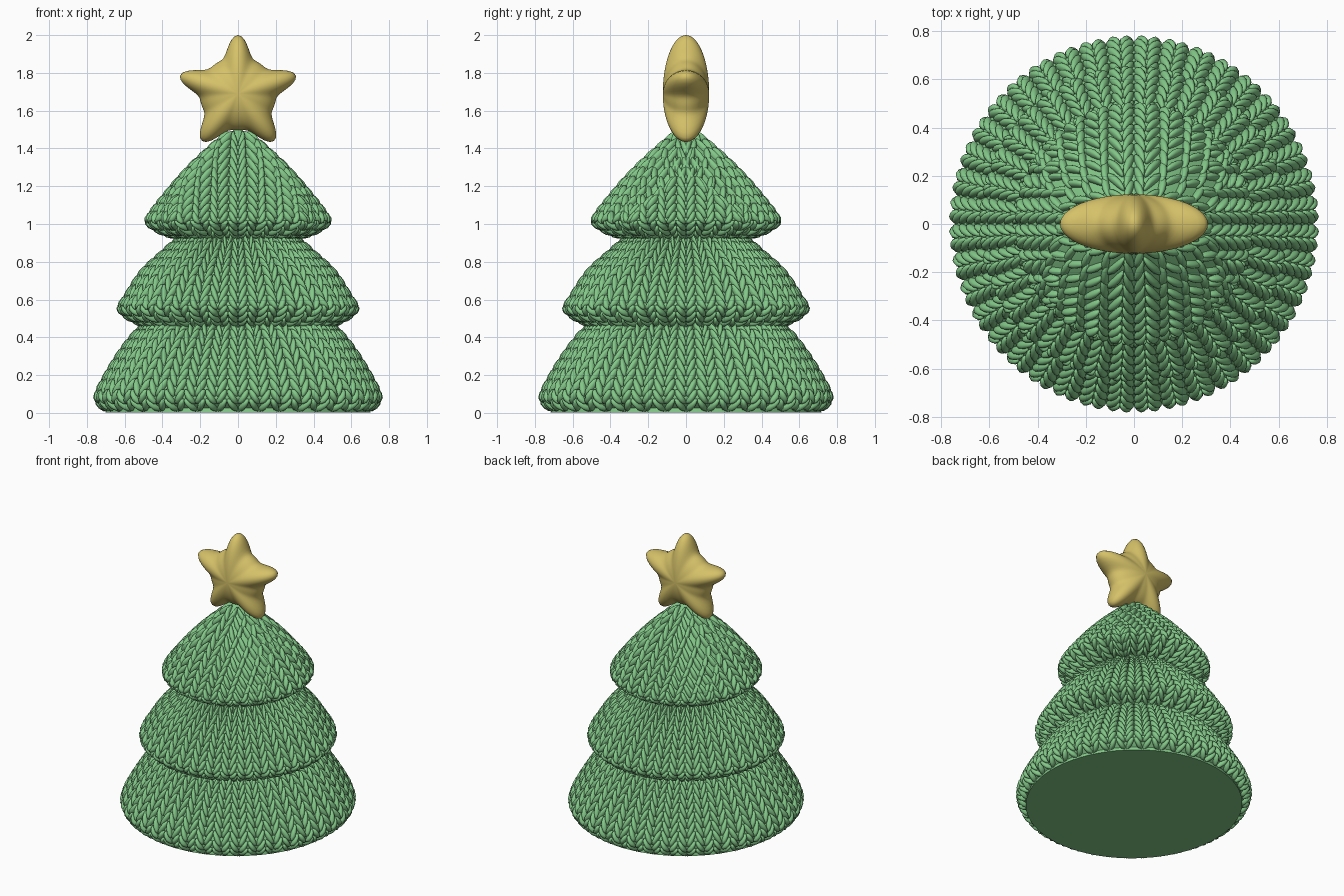
import bpy, bmesh, math
from mathutils import Vector

cube = bpy.data.objects.get("Cube")
if cube:
    bpy.data.objects.remove(cube, do_unlink=True)

PITCH = 0.064      # distance between knitted rows
STEP = 0.005       # profile sampling distance
DEPTH_SCALE = 1.02


def make_material(name, colour):
    mat = bpy.data.materials.new(name)
    mat.use_nodes = True
    mat.diffuse_color = (*colour, 1)
    bsdf = next(n for n in mat.node_tree.nodes if n.type == 'BSDF_PRINCIPLED')
    bsdf.inputs["Base Color"].default_value = (*colour, 1)
    bsdf.inputs["Roughness"].default_value = 0.8
    return mat


green = make_material("yarn green", (0.23, 0.58, 0.25))
gold = make_material("star gold", (0.67, 0.54, 0.14))


def add_object(name, mesh, mat):
    obj = bpy.data.objects.new(name, mesh)
    bpy.context.collection.objects.link(obj)
    mesh.materials.append(mat)
    return obj


class Profile:
    """Smooth outline (radius, height), evenly sampled from top to bottom."""

    def __init__(self, points):
        p = [Vector(q) for q in points]
        p = [2 * p[0] - p[1]] + p + [2 * p[-1] - p[-2]]
        fine = []
        for a, b, c, d in zip(p, p[1:], p[2:], p[3:]):
            for i in range(40):
                t = i / 40
                fine.append(0.5 * (2 * b + (c - a) * t + (2 * a - 5 * b + 4 * c - d) * t * t
                                   + (3 * b - a - 3 * c + d) * t ** 3))
        self.samples, walked = [fine[0]], 0
        for a, b in zip(fine, fine[1:]):
            walked += (b - a).length
            if walked >= STEP:
                self.samples.append(b)
                walked -= STEP
        self.length = STEP * (len(self.samples) - 1)
        self.rim = max(range(len(self.samples)), key=lambda i: self.samples[i].x) * STEP

    def at(self, s):
        x = min(max(s / STEP, 0), len(self.samples) - 1.001)
        i = int(x)
        return self.samples[i].lerp(self.samples[i + 1], x - i)

    def offset(self, s, n):
        tangent = (self.at(s + 0.02) - self.at(s - 0.02)).normalized()
        q = self.at(s) + n * Vector((-tangent.y, tangent.x))
        return Vector((q.x, max(q.y, 0)))


def add_core(name, profile):
    """Solid body beneath the stitches."""
    outline = [profile.offset(i * 0.02, -0.026) for i in range(int(profile.length / 0.02) + 1)]
    last = profile.samples[-1]
    outline.append(Vector((last.x - 0.01, last.y)))
    outline = [Vector((0, outline[0].y))] + outline + [Vector((0, last.y))]
    bm = bmesh.new()
    verts = [bm.verts.new((max(q.x, 0), 0, q.y)) for q in outline]
    edges = [bm.edges.new(pair) for pair in zip(verts, verts[1:])]
    bmesh.ops.spin(bm, geom=verts + edges, cent=(0, 0, 0), axis=(0, 0, 1),
                   angle=math.tau, steps=72)
    bmesh.ops.remove_doubles(bm, verts=bm.verts[:], dist=0.0005)
    bmesh.ops.recalc_face_normals(bm, faces=bm.faces[:])
    mesh = bpy.data.meshes.new(name)
    bm.to_mesh(mesh)
    bm.free()
    obj = add_object(name, mesh, green)
    obj.scale.y = DEPTH_SCALE
    bpy.ops.object.select_all(action='DESELECT')
    obj.select_set(True)
    bpy.context.view_layer.objects.active = obj
    bpy.ops.object.shade_smooth_by_angle(angle=math.radians(40))


# One plump yarn loop, reused for every stitch
bm = bmesh.new()
bmesh.ops.create_icosphere(bm, subdivisions=2, radius=1)
LOOP_VERTS = [v.co.copy() for v in bm.verts]
LOOP_FACES = [[v.index for v in f.verts] for f in bm.faces]
bm.free()


def fan_columns(count):
    """Columns that spread evenly all round."""
    def columns(r, past_rim):
        return [(math.tau * k / count - math.pi / 2, math.tau / count) for k in range(count)]
    return columns


def panel_columns(width, rim_radius):
    """Parallel columns on four panels which meet along slanted seams."""
    def columns(r, past_rim):
        r = rim_radius if past_rim else r
        blend = min(max((r - 0.27) / 0.22, 0), 1)
        front = math.radians(90 - 42 * blend)
        found = []
        for i in range(4):
            half = front if i % 2 == 0 else math.pi / 2 - front
            limit = int(half * r / width + 0.5) if half > 0.02 else -1
            for k in range(-limit, limit + 1):
                found.append((i * math.pi / 2 - math.pi / 2 + k * width / r, width / r))
        return found
    return columns


def add_stitches(name, profile, columns):
    """Rows of V-shaped stitches wrapped over the profile."""
    verts, faces = [], []
    rows = round(profile.length / PITCH)
    for row in range(rows):
        s0 = (row + 0.5) * profile.length / rows
        r0 = profile.at(s0).x
        if r0 < 0.06:
            continue
        # The cross-section of a loop is the same for a whole row
        ring = [(profile.offset(s0 - 0.058 * c.y, -0.024 + 0.025 * c.z + 0.005 * c.y), c)
                for c in LOOP_VERTS]
        for angle, span in columns(r0, s0 > profile.rim):
            for side in (-1, 1):
                start = len(verts)
                for q, c in ring:
                    a = angle + span * (side * (0.25 + 0.2 * c.y) + 0.17 * c.x)
                    verts.append((q.x * math.cos(a), q.x * math.sin(a), q.y))
                faces += [[start + i for i in f] for f in LOOP_FACES]
    mesh = bpy.data.meshes.new(name)
    mesh.from_pydata(verts, [], faces)
    bm = bmesh.new()
    bm.from_mesh(mesh)
    bmesh.ops.recalc_face_normals(bm, faces=bm.faces[:])
    bm.to_mesh(mesh)
    bm.free()
    mesh.shade_smooth()
    add_object(name, mesh, green).scale.y = DEPTH_SCALE


# Three tiers of foliage
lower = Profile([(0.50, 0.48), (0.56, 0.43), (0.65, 0.31), (0.73, 0.175),
                 (0.765, 0.095), (0.755, 0.045), (0.71, 0.0)])
middle = Profile([(0.31, 0.95), (0.41, 0.86), (0.52, 0.757), (0.61, 0.62),
                  (0.645, 0.555), (0.61, 0.505), (0.54, 0.465), (0.49, 0.45)])
upper = Profile([(0.02, 1.53), (0.12, 1.45), (0.28, 1.30), (0.41, 1.15),
                 (0.495, 1.03), (0.475, 0.98), (0.39, 0.932), (0.32, 0.92)])
for label, profile, columns in (("lower", lower, fan_columns(40)),
                                ("middle", middle, fan_columns(36)),
                                ("upper", upper, panel_columns(0.108, 0.495))):
    add_core(label + "_tier_core", profile)
    add_stitches(label + "_tier_stitches", profile, columns)

# Puffy five-pointed star, pinched out of a sphere
bm = bmesh.new()
bmesh.ops.create_uvsphere(bm, u_segments=100, v_segments=28, radius=1)
for v in bm.verts:
    theta = math.atan2(v.co.y, v.co.x)
    reach = 0.195 + 0.115 * abs(math.cos(2.5 * theta)) ** 5.2
    flat = math.hypot(v.co.x, v.co.y) * reach
    v.co = Vector((1.04 * flat * math.sin(theta), 0.123 * v.co.z, flat * math.cos(theta)))
bmesh.ops.recalc_face_normals(bm, faces=bm.faces[:])
star_mesh = bpy.data.meshes.new("star")
bm.to_mesh(star_mesh)
bm.free()
star_mesh.shade_smooth()
add_object("star", star_mesh, gold).location.z = 1.69
